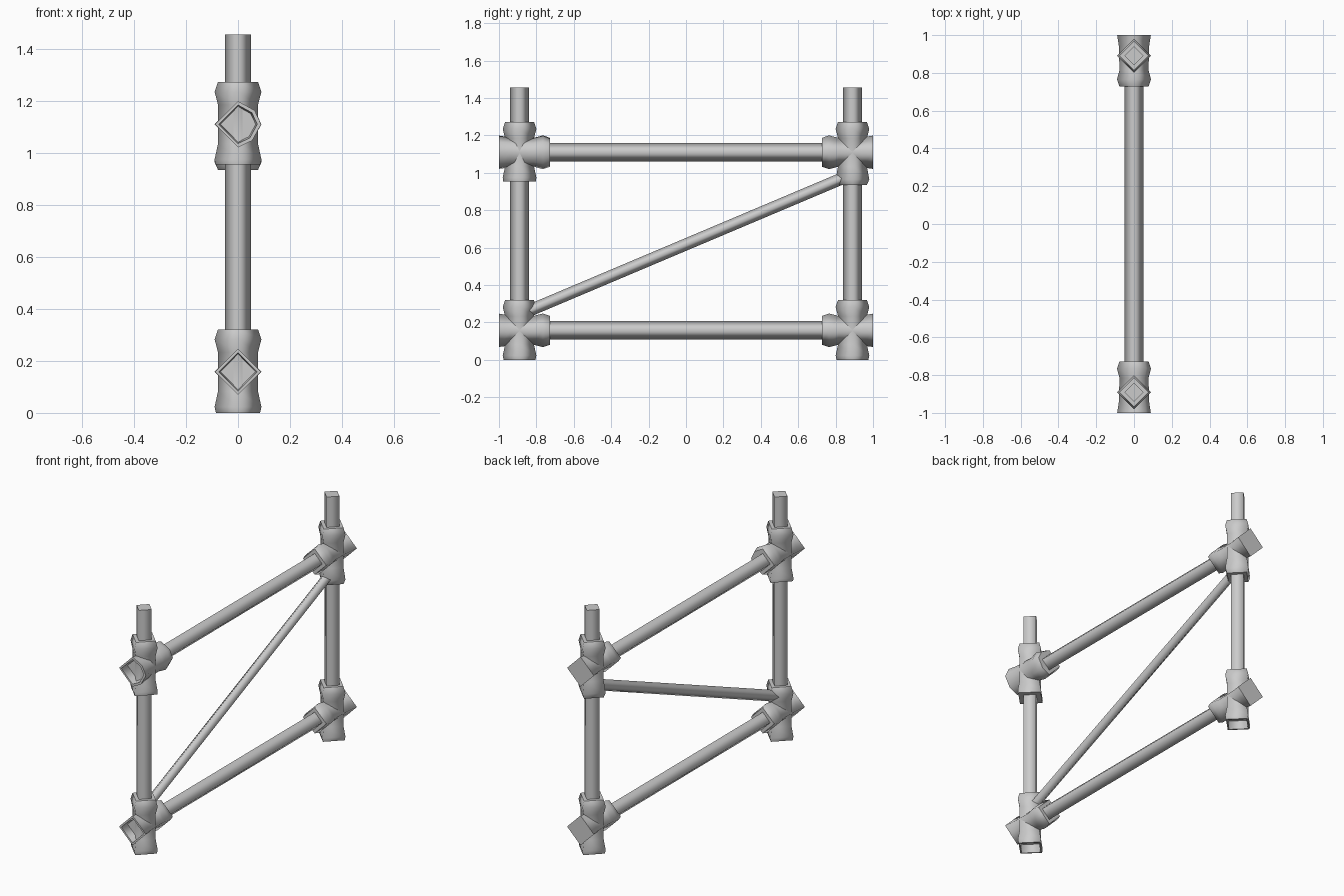
import bpy, bmesh
from mathutils import Vector

if "Cube" in bpy.data.objects:
    bpy.data.objects.remove(bpy.data.objects["Cube"])

X = Vector((1, 0, 0))
DIAMOND = [(1, 0), (0, 1), (-1, 0), (0, -1)]
BULGED = [(1, 0), (.72, .6), (0, 1), (-1, 0), (0, -1), (.62, -.7)]


def tube(name, origin, axis, profile, section=DIAMOND):
    """Sweep a section along axis through (distance, radius) rings, capped at both ends."""
    origin, axis = Vector(origin), Vector(axis).normalized()
    v_dir = X.cross(axis)
    bm = bmesh.new()
    rings = [[bm.verts.new(origin + axis * t + (X * a + v_dir * b) * r) for a, b in section]
             for t, r in profile]
    n = len(section)
    for lo, hi in zip(rings, rings[1:]):
        for i in range(n):
            bm.faces.new((lo[i], lo[(i + 1) % n], hi[(i + 1) % n], hi[i])).smooth = True
    bm.faces.new(rings[0])
    bm.faces.new(rings[-1])
    bmesh.ops.recalc_face_normals(bm, faces=bm.faces)
    # rims and caps stay sharp, the sides shade round
    for k, ring in enumerate(rings):
        sharp = k in (0, len(rings) - 1)
        if not sharp:
            p, q, s = (Vector(profile[j]) for j in (k - 1, k, k + 1))
            sharp = (q - p).angle(s - q) > 0.8
        if sharp:
            for i in range(n):
                bm.edges.get((ring[i], ring[(i + 1) % n])).smooth = False
    mesh = bpy.data.meshes.new(name)
    bm.to_mesh(mesh)
    bm.free()
    obj = bpy.data.objects.new(name, mesh)
    bpy.context.collection.objects.link(obj)
    return obj


def hollow(end, depth=.05, rim=.089, wall=.074):
    """Open flared mouth at the negative end of a sleeve."""
    return [(end + depth, wall - .006), (end, wall), (end, rim)]


WAIST = [(-.075, .077), (.075, .077)]
BELL = [(.125, .09), (.163, .077)]
OPEN_BOTTOM = hollow(-.158, .05, .085) + [(-.135, .09)]
LOW, HIGH, SIDE = .158, 1.11, .89

# posts and rails
for side, y in (("front", -SIDE), ("back", SIDE)):
    tube(side + "_post", (0, y, 0), (0, 0, 1), [(.09, .05), (1.455, .05)])
for level, z in (("lower", LOW), ("upper", HIGH)):
    tube(level + "_rail", (0, 0, z), (0, 1, 0), [(-.93, .05), (.9, .05)])

# diagonal brace
a, b = Vector((0, -.87, .25)), Vector((0, .87, .985))
tube("diagonal_brace", a, b - a, [(0, .032), ((b - a).length, .032)])

# upright sleeves of the four joints
for side, y in (("front", -SIDE), ("back", SIDE)):
    tube(side + "_lower_upright_sleeve", (0, y, LOW), (0, 0, 1), OPEN_BOTTOM + WAIST + BELL)
tube("front_upper_upright_sleeve", (0, -SIDE, HIGH), (0, 0, 1),
     [(-.155, .088), (-.135, .09)] + WAIST + BELL)
tube("back_upper_upright_sleeve", (0, SIDE, HIGH), (0, 0, 1),
     [(-.175, .077), (-.145, .09)] + WAIST + BELL)

# level sleeves: open mouths at the front, closed ends at the back
for level, z in (("lower", LOW), ("upper", HIGH)):
    tube(f"back_{level}_level_sleeve", (0, SIDE, z), (0, -1, 0), [(-.11, .089), (-.05, .08)] + WAIST[1:] + BELL)
tube("front_lower_level_sleeve", (0, -SIDE, LOW), (0, 1, 0),
     hollow(-.11) + [(-.05, .08)] + WAIST[1:] + BELL)
tube("front_upper_level_sleeve", (0, -SIDE, HIGH), (0, 1, 0),
     hollow(-.11) + [(-.05, .08)] + WAIST[1:] + BELL, BULGED)
